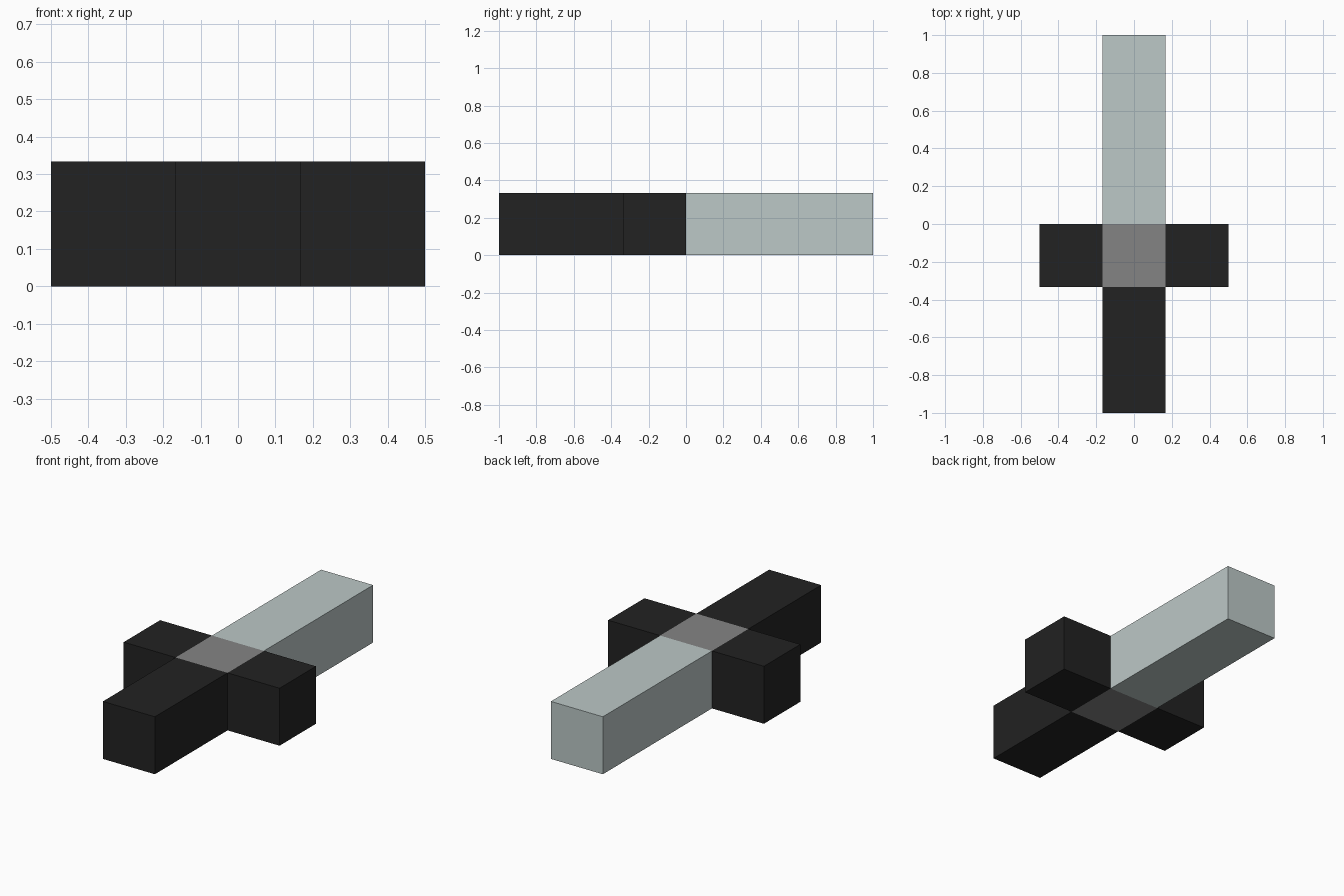
import bpy

if "Cube" in bpy.data.objects:
    bpy.data.objects.remove(bpy.data.objects["Cube"])

T = 1 / 3  # block thickness


def material(name, rgb):
    m = bpy.data.materials.new(name)
    m.diffuse_color = (*rgb, 1)
    m.use_nodes = True
    m.node_tree.nodes["Principled BSDF"].inputs["Base Color"].default_value = m.diffuse_color
    return m


black = material("black", (0.016, 0.016, 0.016))
grey = material("mid grey", (0.231, 0.231, 0.231))
steel = material("pale steel", (0.503, 0.578, 0.571))


def block(name, x, y, mat):
    """Box spanning the x and y ranges, standing on z = 0."""
    bpy.ops.mesh.primitive_cube_add(
        size=1, location=(sum(x) / 2, sum(y) / 2, T / 2))
    ob = bpy.context.object
    ob.name = name
    ob.scale = (x[1] - x[0], y[1] - y[0], T)
    bpy.ops.object.transform_apply(location=False, rotation=False, scale=True)
    ob.data.materials.append(mat)


# Blade, hub and grip in line
mid = (-T / 2, T / 2)
block("blade", mid, (0, 1), steel)
block("hub", mid, (-T, 0), grey)
block("grip", mid, (-1, -T), black)

# Crossguard arms either side of the hub
block("guard_left", (-0.5, -T / 2), (-T, 0), black)
block("guard_right", (T / 2, 0.5), (-T, 0), black)
